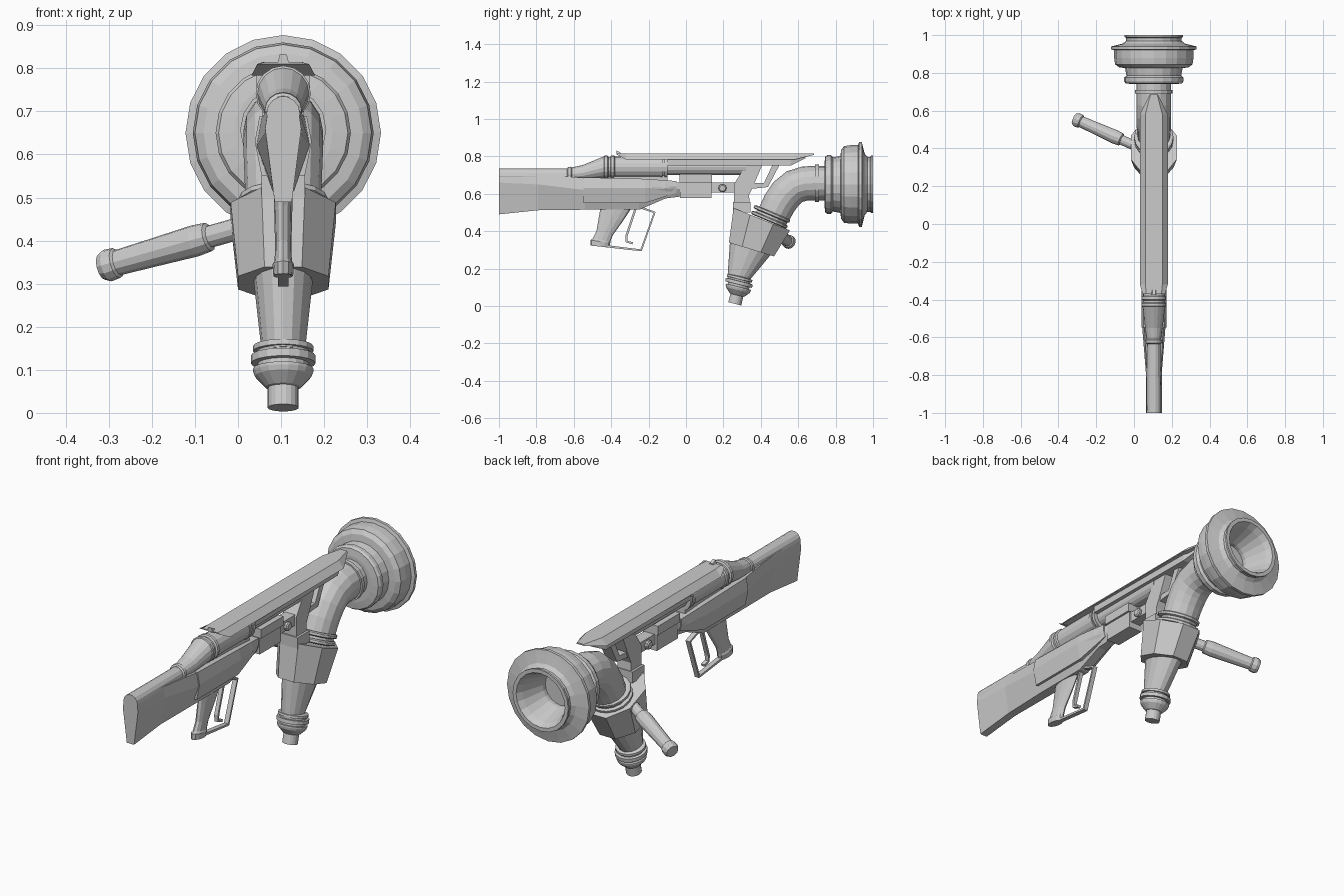
import bpy, bmesh, math
from mathutils import Vector

X0 = 0.105  # the gun's centre plane


def skin(name, sections):
    """Bridge equal-sized closed sections and cap both ends."""
    bm = bmesh.new()
    rings = [[bm.verts.new(p) for p in s] for s in sections]
    n = len(rings[0])
    for a, b in zip(rings, rings[1:]):
        for i in range(n):
            j = (i + 1) % n
            bm.faces.new((a[i], a[j], b[j], b[i]))
    bm.faces.new(rings[0][::-1])
    bm.faces.new(rings[-1])
    bmesh.ops.recalc_face_normals(bm, faces=bm.faces)
    me = bpy.data.meshes.new(name)
    bm.to_mesh(me)
    bm.free()
    ob = bpy.data.objects.new(name, me)
    bpy.context.collection.objects.link(ob)
    return ob


def loft(name, rings, n=16, phase=0.0):
    """Rings (y, z, axis angle in degrees, rx, ry) on the centre plane."""
    secs = []
    for y, z, a, rx, ry in rings:
        a = math.radians(a)
        sec = []
        for i in range(n):
            t = 2 * math.pi * i / n + phase
            v = ry * math.sin(t)
            sec.append((X0 + rx * math.cos(t), y - v * math.sin(a), z + v * math.cos(a)))
        secs.append(sec)
    return skin(name, secs)


def lathe(name, prof, origin, direction, n=16):
    """Turned part: profile of (distance, radius) along a direction."""
    q = Vector(direction).to_track_quat('Z', 'Y')
    o = Vector(origin)
    return skin(name, [[o + q @ Vector((r * math.cos(2 * math.pi * i / n),
                                        r * math.sin(2 * math.pi * i / n), t))
                        for i in range(n)] for t, r in prof])


def mirrored(name, secs):
    """Sections (y, half outline of (half width, z) from top to bottom)."""
    return skin(name, [[(X0 + w, y, z) for w, z in h] + [(X0 - w, y, z) for w, z in h[::-1]]
                       for y, h in secs])


def plate(name, pts, half):
    return skin(name, [[(X0 + s * half, y, z) for y, z in pts] for s in (-1, 1)])


def block(name, y0, y1, z0, z1, half):
    return plate(name, [(y0, z0), (y1, z0), (y1, z1), (y0, z1)], half)


def rod(name, pts, rx, ry):
    """Square bar following a path in the centre plane."""
    rings = []
    for i, (y, z) in enumerate(pts):
        p, q = pts[max(i - 1, 0)], pts[min(i + 1, len(pts) - 1)]
        u = Vector((y - p[0], z - p[1]))
        v = Vector((q[0] - y, q[1] - z))
        d = (u.normalized() if u.length else u) + (v.normalized() if v.length else v)
        rings.append((y, z, math.degrees(math.atan2(d.y, d.x)), rx * 1.41, ry * 1.41))
    return loft(name, rings, 4, math.pi / 4)


# Flared horn with a hollow mouth
lathe("horn", [(.74, .115), (.745, .15), (.755, .157), (.775, .157), (.785, .145), (.825, .152),
               (.83, .185), (.845, .205), (.88, .21), (.92, .21), (.925, .227), (.94, .227),
               (.945, .205), (.955, .165), (.97, .147), (.985, .147), (.99, .154), (1.0, .154),
               (1.0, .135), (.97, .12), (.86, .085), (.84, .085)],
      (X0, 0, .65), (0, 1, 0), 20)

# Curved neck between horn and chamber
loft("neck_elbow", [(.445, .455, 67, .088, .088), (.475, .50, 66, .088, .088), (.5, .55, 60, .09, .09),
                    (.535, .60, 47, .092, .092), (.58, .638, 27, .092, .092), (.635, .655, 8, .092, .092),
                    (.69, .657, 0, .092, .092), (.69, .657, 0, .1, .1), (.71, .657, 0, .1, .1),
                    (.71, .657, 0, .092, .092), (.76, .657, 0, .092, .092)])
d = Vector((0, math.cos(math.radians(67)), math.sin(math.radians(67))))
for i in range(2):
    lathe("neck_ring_%d" % (i + 1), [(0, .095), (.005, .104), (.016, .104), (.021, .095)],
          Vector((X0, .442, .452)) + d * (.033 * i), d)

# Faceted chamber, cone and nozzle under the neck
c = 1 / math.cos(math.pi / 8)
loft("chamber", [(.35, .302, 73, .105 * c, .126 * c), (.405, .464, 68.4, .122 * c, .162 * c)],
     8, math.pi / 8)
loft("chamber_cone", [(.276, .14, 75.5, .05, .056), (.345, .31, 73, .069, .115)], 16)
loft("nozzle", [(.261, .012, 76, .036, .036), (.272, .058, 76, .036, .036), (.273, .06, 76, .042, .042),
                (.277, .085, 76, .066, .066), (.279, .096, 76, .07, .07), (.28, .103, 76, .07, .07),
                (.28, .104, 76, .06, .06), (.282, .114, 76, .06, .06), (.282, .115, 76, .075, .075),
                (.285, .133, 76, .075, .075), (.285, .134, 76, .062, .062), (.286, .142, 76, .062, .062),
                (.286, .143, 76, .07, .07), (.288, .155, 76, .07, .07), (.289, .16, 76, .05, .05)], 18)

# Side handle
lathe("side_handle", [(-.07, .026), (.05, .026), (.055, .034), (.09, .037), (.2, .033), (.292, .03),
                      (.297, .036), (.32, .038), (.335, .03)],
      (-.02, .425, .422), (-.29, .13, -.082), 12)

# Supports joining the chamber to the barrel
plate("front_strut", [(.257, .52), (.342, .52), (.337, .594), (.353, .626), (.406, .75), (.32, .75),
                      (.3, .722), (.257, .652)], .038)
plate("front_brace", [(.345, .626), (.438, .636), (.503, .76), (.465, .76), (.417, .658), (.35, .658)], .03)
block("strut_collar", .25, .345, .50, .555, .05)

# Top rail with sloping sides, under rail and rear sight
mirrored("top_rail", [(-.37, [(.04, .815), (.06, .81)]), (-.32, [(.045, .815), (.074, .783)]),
                      (.58, [(.045, .815), (.074, .783)]), (.685, [(.018, .815), (.022, .808)])])
mirrored("under_rail", [(-.1, [(.062, .787), (.062, .75)]), (.56, [(.055, .787), (.055, .75)]),
                        (.64, [(.025, .805), (.025, .79)])])
mirrored("rear_sight", [(-.372, [(.008, .832), (.014, .81)]), (-.35, [(.008, .82), (.014, .81)])])

# Barrel tube, tapering back into the comb of the stock
lathe("barrel", [(-.44, .055), (-.435, .064), (-.42, .064), (-.415, .056), (-.405, .056), (-.4, .064),
                 (-.385, .064), (-.38, .058), (-.14, .058), (-.14, .062), (-.125, .062), (-.125, .055),
                 (-.115, .055), (-.115, .062), (-.1, .062), (-.1, .042), (.32, .042)],
      (X0, 0, .742), (0, 1, 0))
loft("rear_cone", [(-.635, .70, 0, .036, .036), (-.63, .702, 0, .043, .041), (-.615, .704, 0, .043, .041),
                   (-.61, .704, 0, .038, .037), (-.55, .712, 0, .046, .042), (-.435, .742, 0, .06, .06)])
loft("stock_comb", [(-1, .695, 0, .039, .04), (-.62, .695, 0, .036, .04)], 14)

# Stock and receiver
mirrored("stock", [(-1, [(.035, .705), (.042, .66), (.02, .49)]),
                   (-.79, [(.036, .705), (.042, .65), (.02, .512)]),
                   (-.54, [(.05, .685), (.062, .62), (.025, .515)]),
                   (-.25, [(.05, .675), (.062, .62), (.025, .515)]),
                   (-.11, [(.048, .668), (.055, .63), (.025, .575)]),
                   (-.03, [(.035, .66), (.035, .625), (.02, .585)])])
mirrored("receiver_cover", [(-.548, [(.055, .688), (.066, .63), (.05, .55)]),
                            (-.22, [(.055, .68), (.066, .63), (.05, .55)]),
                            (-.05, [(.045, .668), (.045, .64), (.035, .605)])])
block("receiver_spine", -.4, -.1, .66, .71, .03)

# Centre latch block, link bar and pivot bolt
block("link_bar", -.06, .27, .608, .66, .028)
block("latch_block", -.033, .135, .577, .66, .038)
block("latch_cap", -.035, .14, .66, .705, .048)
lathe("pivot_bolt", [(-.045, .016), (-.04, .022), (.04, .022), (.045, .016)], (X0, .195, .63), (1, 0, 0), 10)

# Pistol grip, guard and trigger
loft("pistol_grip", [(-.462, .318, 84, .023, .05), (-.458, .345, 82, .025, .054), (-.452, .352, 80, .02, .048),
                     (-.435, .39, 75, .019, .045), (-.40, .47, 78, .021, .066), (-.375, .53, 80, .022, .08)], 12)
rod("trigger_guard", [(-.43, .32), (-.24, .298), (-.168, .5), (-.25, .53)], .012, .006)
rod("trigger", [(-.27, .52), (-.318, .375), (-.318, .345), (-.285, .335)], .01, .006)
